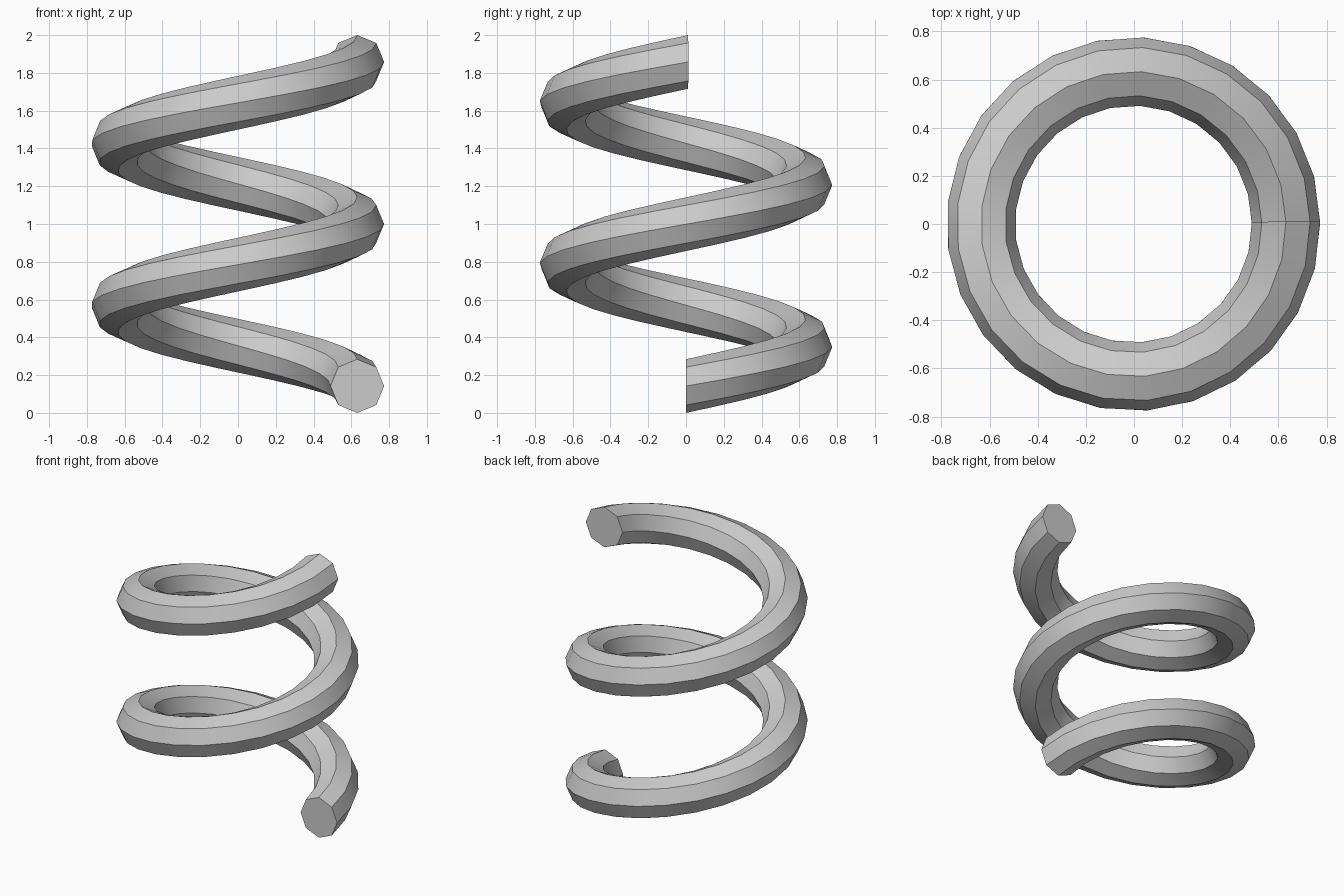
import bpy, bmesh, math

cube = bpy.data.objects.get("Cube")
if cube:
    bpy.data.objects.remove(cube, do_unlink=True)

COIL_R, TUBE_R, SIDES = 0.634, 0.142, 8
STEPS, STEP_ANGLE = 50, math.radians(14.42)
RISE = 2.0 - 2 * TUBE_R

# Plain grey material
steel = bpy.data.materials.new("grey_steel")
steel.use_nodes = True
colour = (0.6, 0.6, 0.6, 1.0)
steel.diffuse_color = colour
steel.node_tree.nodes["Principled BSDF"].inputs["Base Color"].default_value = colour

bm = bmesh.new()


def ring(i):
    """Upright octagon section at step i of the helix."""
    a = i * STEP_ANGLE
    z = TUBE_R + RISE * i / STEPS
    verts = []
    for k in range(SIDES):
        t = 2 * math.pi * k / SIDES
        r = COIL_R + TUBE_R * math.cos(t)
        verts.append(bm.verts.new((r * math.cos(a), r * math.sin(a),
                                   z + TUBE_R * math.sin(t))))
    return verts


# Coil wall swept along the helix, closed by two flat ends
rings = [ring(i) for i in range(STEPS + 1)]
for low, high in zip(rings, rings[1:]):
    for k in range(SIDES):
        n = (k + 1) % SIDES
        bm.faces.new((low[k], low[n], high[n], high[k]))
bm.faces.new(rings[0])
bm.faces.new(rings[-1])
bmesh.ops.recalc_face_normals(bm, faces=bm.faces)

# Centre the coil on the origin
for axis in (0, 1):
    values = [v.co[axis] for v in bm.verts]
    middle = (min(values) + max(values)) / 2
    for v in bm.verts:
        v.co[axis] -= middle

mesh = bpy.data.meshes.new("spring_coil")
bm.to_mesh(mesh)
bm.free()
mesh.materials.append(steel)
coil = bpy.data.objects.new("spring_coil", mesh)
bpy.context.collection.objects.link(coil)

# Smooth along the coil, crisp along the octagon edges
bpy.ops.object.select_all(action="DESELECT")
coil.select_set(True)
bpy.context.view_layer.objects.active = coil
bpy.ops.object.shade_smooth_by_angle(angle=math.radians(30))
